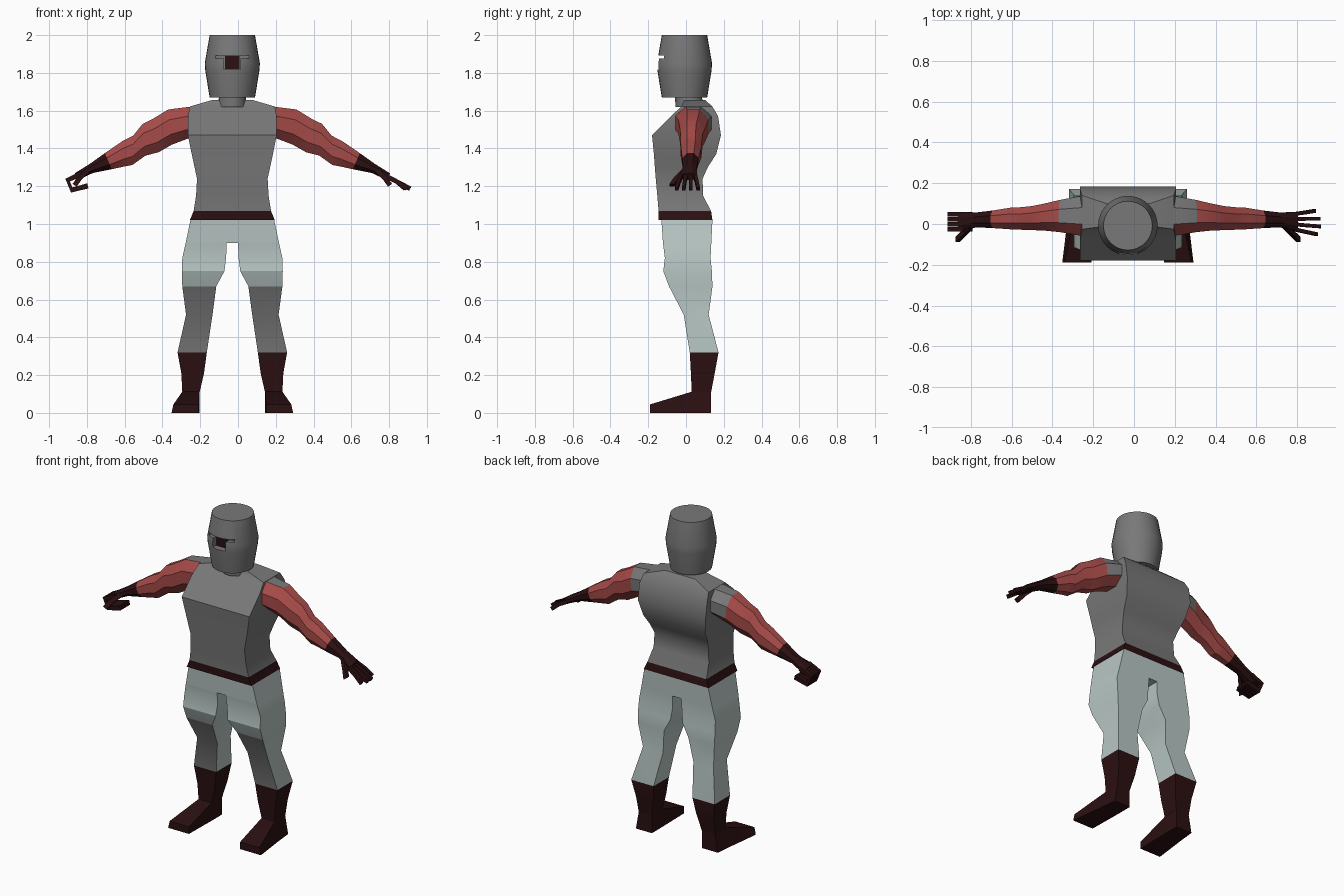
import bpy, bmesh, math
from mathutils import Vector

if "Cube" in bpy.data.objects:
    bpy.data.objects.remove(bpy.data.objects["Cube"])

CX = -0.03  # body centre line


def material(name, rgb):
    m = bpy.data.materials.new(name)
    m.diffuse_color = (*rgb, 1)
    m.use_nodes = True
    m.node_tree.nodes["Principled BSDF"].inputs["Base Color"].default_value = m.diffuse_color
    return m


STEEL = material("steel_grey", (0.19, 0.19, 0.19))
CLOTH = material("pale_cloth", (0.48, 0.57, 0.55))
RED = material("red_sleeve", (0.38, 0.07, 0.065))
LEATHER = material("dark_leather", (0.024, 0.005, 0.006))


def loft(name, rings, mats, rule=lambda i, j: 0, angle=25):
    """Skin a list of equal rings; rule(segment, side) picks the material."""
    bm = bmesh.new()
    vs = [[bm.verts.new(p) for p in r] for r in rings]
    n = len(rings[0])
    for i in range(len(vs) - 1):
        for j in range(n):
            k = (j + 1) % n
            f = bm.faces.new((vs[i][j], vs[i][k], vs[i + 1][k], vs[i + 1][j]))
            f.material_index = rule(i, j)
    for ring, i in ((vs[0], 0), (vs[-1], len(vs) - 2)):
        bm.faces.new(ring).material_index = rule(i, 0)
    bmesh.ops.recalc_face_normals(bm, faces=bm.faces)
    me = bpy.data.meshes.new(name)
    bm.to_mesh(me)
    bm.free()
    for m in mats:
        me.materials.append(m)
    ob = bpy.data.objects.new(name, me)
    bpy.context.collection.objects.link(ob)
    smooth(ob, angle)
    return ob


def smooth(ob, angle):
    bpy.ops.object.select_all(action='DESELECT')
    ob.select_set(True)
    bpy.context.view_layer.objects.active = ob
    bpy.ops.object.shade_smooth_by_angle(angle=math.radians(angle))


def rect(x0, x1, y0, y1, z):
    # side 0 is the front (-y)
    return [(x0, y0, z), (x1, y0, z), (x1, y1, z), (x0, y1, z)]


def circle(r, z, cy, n=32):
    return [(CX + r * math.cos(2 * math.pi * k / n),
             cy + r * math.sin(2 * math.pi * k / n), z) for k in range(n)]


def box(name, x0, x1, y0, y1, z0, z1, mat):
    return loft(name, [rect(x0, x1, y0, y1, z0), rect(x0, x1, y0, y1, z1)], [mat])


# Torso with belt: height, half width, front y, back y
TORSO = [(1.02, .225, -.145, .14), (1.068, .205, -.145, .133), (1.15, .192, -.152, .09),
         (1.24, .187, -.16, .088), (1.30, .2, -.165, .115), (1.37, .215, -.17, .16),
         (1.47, .235, -.18, .185), (1.57, .235, -.08, .17), (1.622, .225, -.025, .14),
         (1.657, .105, -.01, .1)]
loft("torso", [rect(CX - w, CX + w, a, b, z) for z, w, a, b in TORSO],
     [STEEL, LEATHER], lambda i, j: 1 if i == 0 else 0, 35)
loft("neck", [circle(.075, 1.62, .02, 16), circle(.07, 1.69, .01, 16)], [STEEL])

# Helmet with a cut eye slit
helmet = loft("helmet", [circle(r, z, -.008) for r, z in
                         ((.12, 1.67), (.143, 1.81), (.146, 1.85), (.12, 2.0))], [STEEL])
for cutter in (box("slit_cutter", CX - .088, CX + .088, -.3, -.108, 1.875, 1.891, STEEL),
               box("nose_cutter", CX - .044, CX + .044, -.3, -.109, 1.818, 1.88, STEEL)):
    cutter.hide_render = True
    mod = helmet.modifiers.new("visor_cut", 'BOOLEAN')
    mod.object, mod.operation, mod.solver = cutter, 'DIFFERENCE', 'EXACT'
    bpy.context.view_layer.objects.active = helmet
    bpy.ops.object.modifier_apply(modifier=mod.name)
    bpy.data.objects.remove(cutter)
smooth(helmet, 25)
box("visor_opening", CX - .038, CX + .038, -.115, -.107, 1.82, 1.89, LEATHER)

# Legs: height, inner and outer distance from centre, front y, back y
LEG = [(1.02, 0, .222, -.13, .14), (.9, 0, .247, -.122, .134), (.9, .03, .247, -.122, .134),
       (.82, .033, .265, -.112, .13), (.75, .042, .267, -.12, .137), (.67, .085, .265, -.09, .14),
       (.52, .105, .245, -.012, .12), (.32, .135, .29, .02, .172),
       (.21, .15, .27, .026, .152), (.11, .173, .265, .03, .133)]


def leg_paint(i, j):
    if i >= 7:
        return 2
    return 1 if i >= 5 and j == 0 else 0


# Arms: top (distance, z), bottom (distance, z), front y, back y
ARM = [(.215, 1.622, .215, 1.46, -.06, .14), (.34, 1.606, .32, 1.42, -.04, .118),
       (.42, 1.557, .39, 1.38, -.032, .1), (.475, 1.53, .46, 1.362, -.03, .088),
       (.525, 1.468, .53, 1.312, -.028, .082), (.58, 1.44, .57, 1.305, -.026, .08),
       (.675, 1.375, .638, 1.29, -.02, .066), (.755, 1.318, .738, 1.27, -.016, .056),
       (.835, 1.268, .82, 1.232, -.036, .06)]


def arm_paint(i, j):
    if i >= 6:
        return 2
    return 1 if i == 0 and j in (1, 2, 3) else 0


def arm_ring(side, tx, tz, bx, bz, y0, y1):
    # octagon tilted along the line from bottom to top, starting on the front
    pts = []
    for k in range(8):
        a = math.pi * (k + .5) / 4
        u = .5 + .5 * math.sin(a) / math.cos(math.pi / 8)
        v = .5 - .5 * math.cos(a) / math.cos(math.pi / 8)
        pts.append((CX + side * (bx + (tx - bx) * u), y0 + (y1 - y0) * v, bz + (tz - bz) * u))
    return pts


def digit(name, side, path, w, t):
    """Square finger following (distance, y, z) points."""
    pts = [Vector(p) for p in path]
    rings = []
    for i, p in enumerate(pts):
        d = pts[min(i + 1, len(pts) - 1)] - pts[max(i - 1, 0)]
        n = Vector((-d.z, 0, d.x)).normalized() * t
        y = Vector((0, w, 0))
        rings.append([(CX + side * q.x, q.y, q.z) for q in (p - n - y, p - n + y, p + n + y, p + n - y)])
    loft(name, rings, [LEATHER])


for side, tag in ((1, "left"), (-1, "right")):
    loft(tag + "_leg", [rect(CX + side * a, CX + side * b, y0, y1, z) for z, a, b, y0, y1 in LEG],
         [CLOTH, STEEL, LEATHER], leg_paint)
    # Foot: y, inner, outer, height
    loft(tag + "_foot", [[(CX + side * a, y, 0), (CX + side * b, y, 0),
                          (CX + side * (b - k), y, h), (CX + side * a, y, h)]
                         for y, a, b, k, h in ((.133, .174, .285, .02, .11), (.03, .174, .295, .03, .112),
                                               (-.19, .178, .322, .01, .045))], [LEATHER])
    loft(tag + "_arm", [arm_ring(side, *r) for r in ARM], [RED, STEEL, LEATHER], arm_paint)
    # Open left hand, curled right hand
    for n in range(4):
        y = -.026 + n * .025
        if side == 1:
            tip = -.05 + n * .038
            reach = (.925, .942, .94, .915)[n]
            path = [(.815, y, 1.253), (.87, (y + tip) / 2, 1.225), (reach, tip, 1.187)]
            digit(f"left_finger_{n}", side, path, .009, .012)
        else:
            path = [(.80, y, 1.265), (.872, y, 1.232), (.85, y, 1.18), (.765, y, 1.202)]
            digit(f"right_finger_{n}", side, path, .011, .014)
    digit(tag + "_thumb", side, [(.765, -.005, 1.285), (.81, -.05, 1.24), (.835, -.075, 1.205)], .013, .013)
